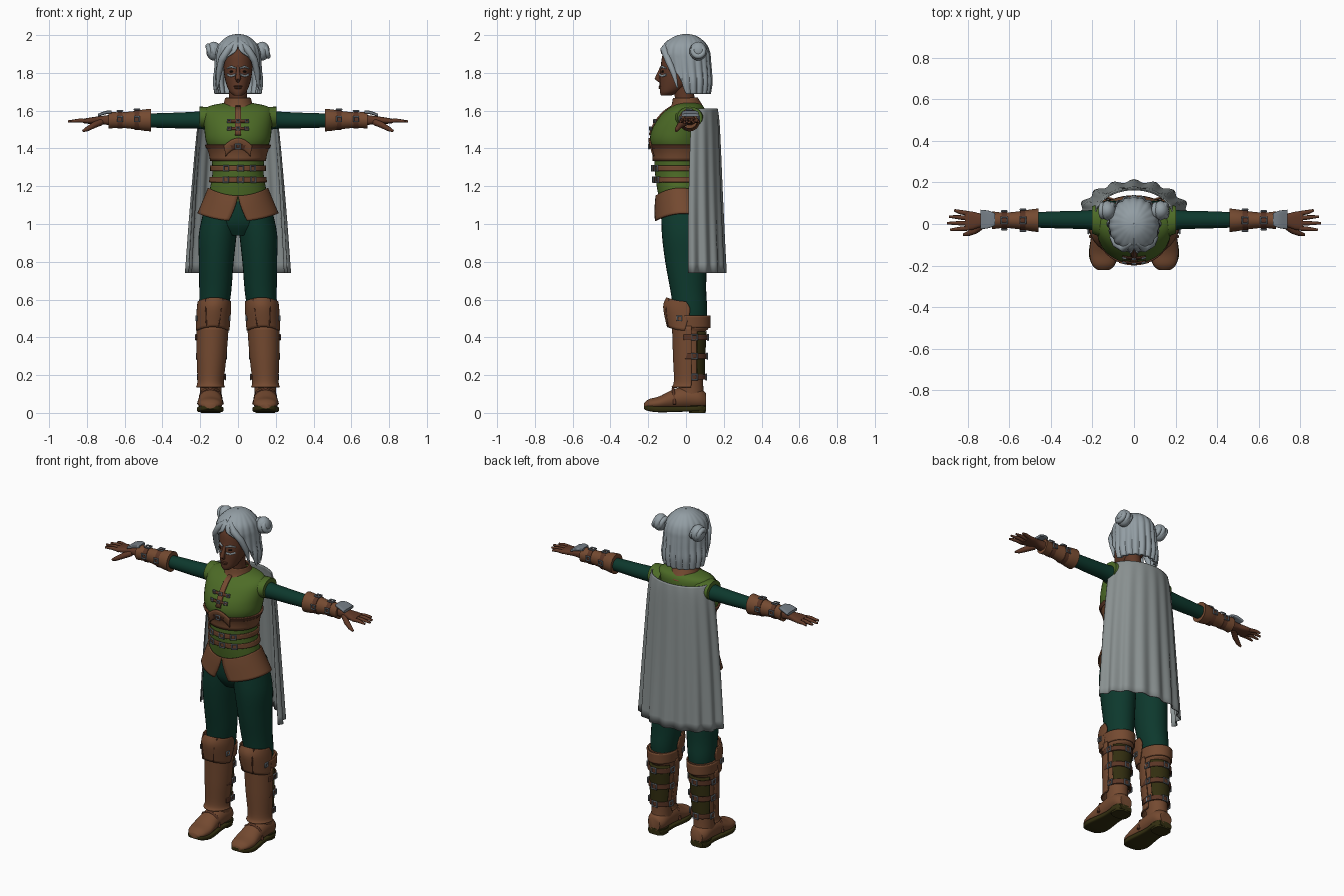
import bpy, bmesh, math
from mathutils import Vector, Matrix

if "Cube" in bpy.data.objects:
    bpy.data.objects.remove(bpy.data.objects["Cube"])


def material(name, *rgb):
    mat = bpy.data.materials.new(name)
    mat.use_nodes = True
    mat.diffuse_color = (*rgb, 1)
    shader = next(n for n in mat.node_tree.nodes if n.type == "BSDF_PRINCIPLED")
    shader.inputs["Base Color"].default_value = (*rgb, 1)
    shader.inputs["Roughness"].default_value = .8
    return mat


SKIN = material("brown_skin", .115, .04, .02)
HAIR = material("silver_hair", .29, .34, .37)
CAPE = material("grey_cape", .25, .28, .28)
VEST = material("moss_green_vest", .075, .15, .02)
CLOTH = material("dark_teal_cloth", .004, .04, .026)
LEATHER = material("tan_leather", .175, .068, .03)
STRAP = material("dark_strap_leather", .1, .035, .018)
METAL = material("dull_steel", .18, .21, .24)
OLIVE = material("dark_olive_leather", .032, .027, .005)
DARK = material("dark_eye", .01, .008, .006)


def finish(name, bm, mat, angle=50, thickness=0):
    bmesh.ops.remove_doubles(bm, verts=bm.verts, dist=.0001)
    bmesh.ops.recalc_face_normals(bm, faces=bm.faces)
    mesh = bpy.data.meshes.new(name)
    bm.to_mesh(mesh)
    bm.free()
    mesh.materials.append(mat)
    mesh.shade_smooth()
    mesh.set_sharp_from_angle(angle=math.radians(angle))
    obj = bpy.data.objects.new(name, mesh)
    bpy.context.scene.collection.objects.link(obj)
    if thickness:
        shell = obj.modifiers.new("thickness", "SOLIDIFY")
        shell.thickness, shell.offset = thickness, 0
    return obj


def skin_rows(rows, around=False, loop=False, caps=False):
    """Mesh a list of point rows into quads."""
    bm = bmesh.new()
    grid = [[bm.verts.new(p) for p in row] for row in rows]
    pairs = list(zip(grid, grid[1:])) + ([(grid[-1], grid[0])] if loop else [])
    for a, b in pairs:
        count = len(a)
        for i in range(count if around else count - 1):
            j = (i + 1) % count
            bm.faces.new((a[i], a[j], b[j], b[i]))
    if caps:
        bm.faces.new(grid[0])
        bm.faces.new(grid[-1])
    return bm


def refine(rings, steps=5):
    """Smoothly interpolate a short list of cross-sections."""
    out, last = [], len(rings) - 1
    for i in range(last):
        quad = [rings[min(max(i + k, 0), last)] for k in (-1, 0, 1, 2)]
        for s in range(steps):
            t = s / steps
            out.append(tuple(b + t / 2 * (c - a + t * (2*a - 5*b + 4*c - d + t * (3*(b - c) + d - a)))
                             for a, b, c, d in zip(*quad)))
    return out + [rings[-1]]


def loft(name, rings, mat, axis="z", side=1, power=2, seg=28, angle=50):
    """Rings hold: position on axis, two centre values, two radii."""
    rows = []
    for t, cu, cv, ru, rv in refine(rings):
        row = []
        for k in range(seg):
            c, s = math.cos(math.tau * k / seg), math.sin(math.tau * k / seg)
            u = cu + ru * math.copysign(abs(c) ** (2 / power), c)
            v = cv + rv * math.copysign(abs(s) ** (2 / power), s)
            x, y, z = {"x": (t, u, v), "y": (u, t, v), "z": (u, v, t)}[axis]
            row.append((x * side, y, z))
        rows.append(row)
    return finish(name, skin_rows(rows, around=True, caps=True), mat, angle)


def drape(name, rings, mat, facing=1, side=1, folds=0, depth=0, lift=0, thick=.008, seg=48, steps=5):
    """Open shell; rings hold: z, centre x, centre y, radius x, radius y, half angle."""
    rows, dense = [], refine(rings, steps)
    for i, (z, cx, cy, rx, ry, half) in enumerate(dense):
        row = []
        for k in range(seg + 1):
            a = math.radians(half) * (2 * k / seg - 1)
            w = 1 + depth * i / len(dense) * math.cos(folds * a)
            row.append((side * (cx + rx * w * math.sin(a)), cy + facing * ry * w * math.cos(a),
                        z + lift * math.sin(a) ** 2))
        rows.append(row)
    return finish(name, skin_rows(rows), mat, 60, thick)


def tube(name, points, radii, mat, up=(0, 0, 1), closed=False, flat=1, seg=10):
    pts, rows, n = [Vector(p) for p in points], [], len(points)
    for i, p in enumerate(pts):
        after = pts[(i + 1) % n] if closed else pts[min(i + 1, n - 1)]
        before = pts[i - 1] if closed else pts[max(i - 1, 0)]
        across = (after - before).cross(Vector(up)).normalized()
        rise = across.cross(after - before).normalized()
        r = radii[min(i, len(radii) - 1)]
        rows.append([p + r * (across * math.cos(math.tau * k / seg) + rise * flat * math.sin(math.tau * k / seg))
                     for k in range(seg)])
    return finish(name, skin_rows(rows, around=True, loop=closed, caps=not closed), mat)


def ring(name, center, normal, radius, wire, mat, corners=24):
    turn = Vector(normal).to_track_quat("Z", "Y")
    pts = [Vector(center) + turn @ Vector((math.cos(a), math.sin(a), 0)) * radius
           for a in (math.tau * (k + .5) / corners for k in range(corners))]
    return tube(name, pts, [wire], mat, up=normal, closed=True, seg=8)


def buckle(name, center, normal, size=.018):
    ring(name, center, normal, size, .005, METAL, corners=4)


def ball(name, center, radii, mat):
    bm = bmesh.new()
    bmesh.ops.create_uvsphere(bm, u_segments=20, v_segments=12, radius=1,
                              matrix=Matrix.LocRotScale(Vector(center), None, Vector(radii)))
    return finish(name, bm, mat)


# Vest body and the bands that follow its surface
TORSO = [(1.12, 0, -.02, .162, .12), (1.2, 0, -.035, .146, .12), (1.28, 0, -.04, .135, .125),
         (1.37, 0, -.04, .145, .13), (1.44, 0, -.045, .17, .145), (1.5, 0, -.035, .178, .145),
         (1.56, 0, -.02, .182, .125), (1.6, 0, -.003, .178, .105), (1.625, 0, .01, .15, .08),
         (1.64, 0, .012, .08, .055)]
DENSE = refine(TORSO)
loft("vest", TORSO, VEST, seg=40)


def torso_at(z):
    low, high = next((p for p in zip(DENSE, DENSE[1:]) if p[1][0] >= z), DENSE[-2:])
    t = (z - low[0]) / (high[0] - low[0])
    return [a + (b - a) * t for a, b in zip(low, high)]


def band(name, bottom, top, half, mat, out=.005, lift=0):
    rings = []
    for k in range(6):
        z, cx, cy, rx, ry = torso_at(bottom + (top - bottom) * k / 5)
        rings.append((z, cx, cy, rx + out, ry + out, half))
    drape(name, rings, mat, facing=-1, lift=lift, steps=1, seg=64)


def vest_buckle(name, z, degrees, size):
    _, cx, cy, rx, ry = torso_at(z)
    a = math.radians(degrees)
    normal = Vector((math.sin(a), -math.cos(a), 0))
    buckle(name, Vector((rx * normal.x, cy + ry * normal.y, z)) + normal * .014, normal, size)


band("corset", 1.335, 1.42, 180, LEATHER)
band("corset_peak", 1.4, 1.455, 24, LEATHER, lift=-.25)
band("corset_strap", 1.4, 1.42, 180, STRAP, out=.009)
vest_buckle("corset_buckle", 1.41, 0, .017)
band("placket", 1.47, 1.625, 5, LEATHER)
for i, z in enumerate((1.505, 1.545)):
    band(f"chest_clasp_{i}", z - .007, z + .007, 17, STRAP, out=.01)
    for angle in (-14, 0, 14):
        vest_buckle(f"clasp_stud_{i}_{angle}", z, angle, .011)
for i, z in enumerate((1.235, 1.295)):
    band(f"waist_belt_{i}", z - .014, z + .014, 180, LEATHER, out=.008)
    for angle in (-25, 5, 32):
        vest_buckle(f"belt_buckle_{i}_{angle}", z, angle, .02)
drape("hip_skirt", [(1.15, 0, -.03, .156, .127, 180), (1.1, 0, -.025, .176, .137, 176),
                    (1.015, 0, -.015, .212, .15, 167)], LEATHER, lift=.04)
drape("collar", [(1.6, 0, .005, .1, .095, 180), (1.628, 0, .005, .076, .078, 180),
                 (1.667, 0, -.003, .064, .062, 180)], LEATHER)
loft("hips", [(.94, 0, 0, .09, .09), (1, 0, -.005, .17, .12), (1.08, 0, -.01, .17, .125),
              (1.18, 0, -.02, .14, .11)], CLOTH)

# Cape
drape("cape", [(1.61, 0, .03, .19, .135, 88), (1.5, 0, .025, .212, .15, 90), (1.1, 0, .02, .245, .17, 92),
               (.74, 0, .02, .268, .185, 92)], CAPE, folds=17, depth=.045, thick=.006, seg=110)

# Head and face
loft("neck", [(1.58, 0, .01, .055, .055), (1.66, 0, -.005, .047, .052), (1.78, 0, -.025, .05, .055)], SKIN)
loft("head", [(1.68, 0, -.105, .022, .028), (1.7, 0, -.085, .044, .053), (1.74, 0, -.055, .062, .084),
              (1.79, 0, -.04, .073, .098), (1.84, 0, -.035, .077, .098), (1.9, 0, -.03, .074, .092),
              (1.95, 0, -.02, .05, .065)], SKIN)
tube("nose", [(0, -.128, 1.835), (0, -.143, 1.795), (0, -.153, 1.77), (0, -.136, 1.755)],
     [.007, .011, .015, .009], SKIN, up=(0, 1, 0))
ball("upper_lip", (0, -.135, 1.729), (.023, .01, .005), STRAP)
ball("lower_lip", (0, -.134, 1.72), (.019, .011, .006), STRAP)
for label, s in (("left", 1), ("right", -1)):
    ball(label + "_eye", (s * .031, -.122, 1.807), (.014, .009, .006), DARK)
    tube(label + "_brow", [(s * .01, -.136, 1.824), (s * .035, -.126, 1.833), (s * .058, -.104, 1.824)],
         [.004, .006, .003], HAIR)
    tube(label + "_cheek_paint", [(s * .014, -.139, 1.79), (s * .035, -.125, 1.783), (s * .056, -.106, 1.79)],
         [.005], HAIR, flat=1.2)

# Hair: one shell with a face opening, side locks and two coiled buns
drape("bobbed_hair", [(2, 0, 0, .001, .001, 180), (1.988, 0, 0, .05, .055, 180), (1.95, 0, -.005, .094, .105, 180),
                      (1.91, 0, -.004, .11, .122, 172), (1.87, 0, 0, .114, .122, 142), (1.81, 0, .005, .117, .121, 118),
                      (1.75, 0, .01, .122, .119, 106), (1.69, 0, .015, .113, .105, 96)],
      HAIR, folds=19, depth=.05, thick=.014, seg=130)
for label, s in (("left", 1), ("right", -1)):
    tube(label + "_front_lock", [(s * .01, -.09, 1.965), (s * .05, -.117, 1.925), (s * .086, -.095, 1.87),
                                 (s * .102, -.065, 1.8), (s * .108, -.045, 1.72)],
         [.012, .02, .019, .016, .004], HAIR, up=(0, 1, 0))
    bun = Vector((s * .128, .065, 1.915))
    ball(label + "_bun", bun, (.04, .045, .05), HAIR)
    for i, offset in enumerate((-.022, 0, .022)):
        ring(f"{label}_bun_coil_{i}", bun + Vector((s * offset, 0, 0)), (1, 0, .3), .033 - abs(offset) / 4, .015, HAIR)

for label, s in (("left", 1), ("right", -1)):
    # Sleeve, shoulder cap and bracer
    loft(label + "_sleeve", [(.14, .02, 1.55, .065, .055), (.22, .02, 1.55, .046, .045), (.34, .02, 1.548, .042, .041),
                             (.48, .02, 1.548, .037, .037)], CLOTH, "x", s)
    loft(label + "_shoulder_cap", [(.12, .012, 1.56, .09, .055), (.17, .018, 1.562, .076, .058),
                                   (.203, .02, 1.565, .066, .056)], VEST, "x", s)
    loft(label + "_bracer", [(.46, .018, 1.55, .057, .06), (.5, .018, 1.55, .052, .056), (.54, .018, 1.55, .045, .049),
                             (.62, .018, 1.55, .037, .041), (.685, .018, 1.55, .043, .045)], LEATHER, "x", s)
    for i, (x, r) in enumerate(((.535, .047), (.625, .039))):
        loft(f"{label}_bracer_strap_{i}", [(x - .013, .018, 1.55, r, r + .006), (x + .013, .018, 1.55, r, r + .006)],
             STRAP, "x", s)
        buckle(f"{label}_bracer_top_buckle_{i}", (s * x, .018, 1.56 + r), (0, 0, 1), .02)
        for y in (-1, 1):
            buckle(f"{label}_bracer_buckle_{i}_{y}", (s * x, .018 + y * (r + .005), 1.555), (0, y, 0), .018)
    loft(label + "_wrist_plate", [(.67, .022, 1.592, .03, .008), (.7, .022, 1.59, .042, .009),
                                  (.74, .022, 1.576, .047, .008)], METAL, "x", s, power=5)

    # Hand and fingers
    loft(label + "_hand", [(.67, .018, 1.55, .03, .028), (.73, .018, 1.55, .031, .021), (.78, .016, 1.547, .044, .017),
                           (.815, .016, 1.545, .044, .013)], SKIN, "x", s, power=2.6)
    for i, (y, tip, reach) in enumerate(((-.02, -.028, .885), (.004, .004, .9), (.028, .036, .89), (.05, .066, .865))):
        tube(f"{label}_finger_{i}", [(s * .795, y, 1.545), (s * .84, (y + tip) / 2, 1.548), (s * reach, tip, 1.543)],
             [.012, .0105, .006], SKIN)
    tube(label + "_thumb", [(s * .725, 0, 1.54), (s * .765, -.032, 1.522), (s * .8, -.047, 1.502),
                            (s * .822, -.052, 1.492)], [.018, .016, .012, .006], SKIN)

    # Trouser leg
    loft(label + "_trouser_leg", [(1.1, .085, -.01, .088, .12), (.95, .107, -.005, .1, .123), (.8, .115, 0, .092, .11),
                                  (.65, .12, .012, .085, .095), (.55, .127, .022, .078, .09),
                                  (.48, .13, .022, .07, .085)], CLOTH, side=s)

    # Boot shaft, greave, knee guard and calf panel
    loft(label + "_boot_shaft", [(.515, .135, .025, .08, .092), (.45, .135, .025, .077, .094), (.42, .135, .02, .072, .08),
                                 (.3, .14, .02, .066, .073), (.15, .144, .025, .058, .066),
                                 (.07, .145, .03, .058, .068)], LEATHER, side=s)
    drape(label + "_boot_cuff", [(.515, .135, .025, .085, .102, 110), (.45, .135, .025, .08, .1, 110)], LEATHER, side=s)
    drape(label + "_calf_panel", [(.43, .135, .02, .076, .086, 62), (.3, .14, .02, .071, .078, 62),
                                  (.18, .143, .025, .063, .07, 62)], OLIVE, side=s)
    drape(label + "_greave", [(.46, .135, .015, .082, .085, 100), (.3, .14, .015, .075, .08, 100),
                              (.17, .145, .015, .066, .075, 100), (.135, .146, .012, .073, .085, 100)],
          LEATHER, facing=-1, side=s)
    drape(label + "_knee_guard", [(.61, .125, .005, .085, .105, 88), (.56, .128, .005, .087, .122, 98),
                                  (.455, .134, .008, .085, .105, 82)], LEATHER, facing=-1, side=s, lift=-.02)
    for x in (-1, 1):
        tube(f"{label}_knee_seam_{x}", [(s * (.125 + x * .045), -.088, .605), (s * (.13 + x * .04), -.106, .55),
                                        (s * (.134 + x * .032), -.094, .46)], [.004], STRAP, up=(0, 1, 0))
        buckle(f"{label}_knee_buckle_{x}", (s * (.132 + x * .088), -.035, .5), (s * x, 0, 0), .016)
    for i, (z, grow) in enumerate(((.4, .08), (.3, .076), (.19, .07))):
        drape(f"{label}_boot_strap_{i}", [(z + .014, .14, .022, grow, grow + .01, 112),
                                          (z - .014, .14, .022, grow, grow + .01, 112)], STRAP, side=s)
        buckle(f"{label}_back_buckle_{i}", (s * .14, .036 + grow, z), (0, 1, 0), .022)
        for x in (-1, 1):
            buckle(f"{label}_side_buckle_{i}_{x}", (s * (.14 + x * (grow + .002)), .045, z), (x, 0, 0), .02)

    # Foot, sole and heel
    loft(label + "_boot_foot", [(.105, .145, .065, .04, .04), (.07, .145, .075, .059, .055), (0, .145, .08, .062, .06),
                                (-.07, .146, .07, .062, .053), (-.14, .147, .052, .067, .036),
                                (-.195, .147, .045, .055, .028), (-.222, .147, .038, .028, .014)], LEATHER, "y", s)
    tube(label + "_instep_strap", [(s * .082, -.06, .045), (s * .1, -.065, .105), (s * .146, -.068, .127),
                                   (s * .192, -.065, .105), (s * .21, -.06, .045)], [.008], STRAP, up=(0, 1, 0))
    loft(label + "_sole", [(.105, .145, .022, .04, .014), (.06, .145, .022, .058, .014), (-.02, .145, .02, .056, .014),
                           (-.14, .147, .019, .07, .016), (-.2, .147, .025, .053, .015),
                           (-.222, .147, .03, .026, .01)], OLIVE, "y", s, power=5)
    loft(label + "_heel", [(0, .145, .06, .052, .044), (.04, .145, .06, .055, .046)], OLIVE, "z", s, power=3)
